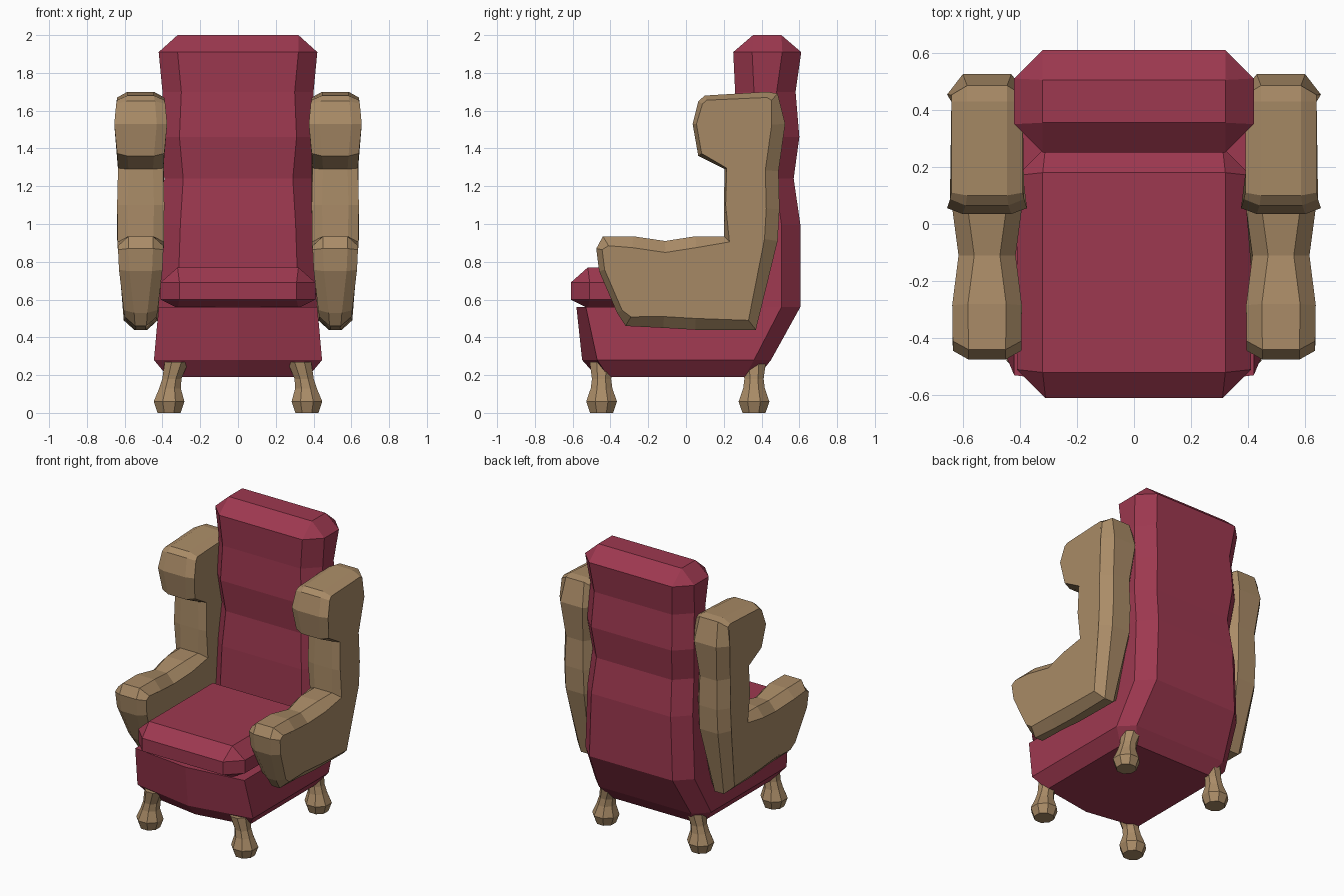
import bpy, bmesh
from math import cos, sin, pi
from mathutils import Vector

cube = bpy.data.objects.get("Cube")
if cube:
    bpy.data.objects.remove(cube, do_unlink=True)


def material(name, color):
    m = bpy.data.materials.new(name)
    m.use_nodes = True
    m.diffuse_color = color
    m.node_tree.nodes["Principled BSDF"].inputs["Base Color"].default_value = color
    return m


red = material("burgundy fabric", (0.34, 0.04, 0.08, 1))
tan = material("tan fabric", (0.40, 0.26, 0.135, 1))


def loft(name, rings, mat):
    """Skin a list of equal-length point rings and cap both ends."""
    bm = bmesh.new()
    rows = [[bm.verts.new(p) for p in ring] for ring in rings]
    n = len(rows[0])
    for a, b in zip(rows, rows[1:]):
        for i in range(n):
            j = (i + 1) % n
            bm.faces.new((a[i], a[j], b[j], b[i]))
    bm.faces.new(rows[0][::-1])
    bm.faces.new(rows[-1])
    bmesh.ops.remove_doubles(bm, verts=bm.verts, dist=0.0005)
    bmesh.ops.recalc_face_normals(bm, faces=bm.faces)
    mesh = bpy.data.meshes.new(name)
    bm.to_mesh(mesh)
    bm.free()
    mesh.materials.append(mat)
    ob = bpy.data.objects.new(name, mesh)
    bpy.context.collection.objects.link(ob)
    return ob


def octagon(z, hx, y0, y1, c):
    """Rectangle in plan with corners cut by c."""
    half = [(hx - c, y0), (hx, y0 + c), (hx, y1 - c), (hx - c, y1)]
    pts = half + [(-x, y) for x, y in reversed(half)]
    return [(x, y, z) for x, y in pts]


# Backrest: tall slab with a gently wavy outline and bevelled top
BACK = [(0.5, 0.41, 0.25, 0.56), (0.56, 0.42, 0.25, 0.605), (1.0, 0.405, 0.26, 0.605),
        (1.24, 0.39, 0.28, 0.57), (1.46, 0.41, 0.25, 0.60), (1.7, 0.4, 0.26, 0.58),
        (1.91, 0.42, 0.25, 0.61)]
loft("backrest", [octagon(*r, 0.1) for r in BACK] + [octagon(2.0, 0.32, 0.355, 0.505, 0)], red)

# Seat cushion: bevelled box
loft("seat_cushion", [octagon(0.555, 0.32, -0.52, 0.2, 0), octagon(0.6, 0.41, -0.61, 0.27, 0.1),
                      octagon(0.69, 0.41, -0.61, 0.27, 0.1), octagon(0.77, 0.32, -0.52, 0.18, 0)], red)


# Seat base: bowed front, sloping chamfered back
def base_ring(z, hx, corner, front, back, c):
    half = [(hx, corner), (hx, back - c), (hx - c, back)]
    pts = [(0, front)] + half + [(-x, y) for x, y in reversed(half)]
    return [(x, y, z) for x, y in pts]


loft("seat_base", [base_ring(0.19, 0.37, -0.41, -0.47, 0.38, 0.07),
                   base_ring(0.28, 0.445, -0.47, -0.55, 0.45, 0.09),
                   base_ring(0.56, 0.42, -0.53, -0.58, 0.605, 0.1)], red)

# Winged arm outline: y, z, half width, bevel depth
ARM = [(0.035, 1.53, 0.14, 0.02), (0.065, 1.65, 0.13, 0.025), (0.1, 1.68, 0.125, 0.025),
       (0.43, 1.70, 0.125, 0.03), (0.485, 1.69, 0.125, 0.04), (0.525, 1.53, 0.14, 0.07),
       (0.49, 1.28, 0.12, 0.07), (0.495, 1.08, 0.125, 0.07), (0.485, 0.91, 0.125, 0.07),
       (0.37, 0.44, 0.09, 0.05), (0.05, 0.44, 0.085, 0.06), (-0.12, 0.45, 0.08, 0.06),
       (-0.32, 0.46, 0.085, 0.05), (-0.365, 0.53, 0.09, 0.03), (-0.46, 0.75, 0.115, 0.03),
       (-0.475, 0.87, 0.12, 0.03), (-0.44, 0.935, 0.12, 0.05), (-0.28, 0.935, 0.122, 0.06),
       (-0.11, 0.91, 0.1, 0.06), (0.05, 0.935, 0.122, 0.06), (0.2, 0.935, 0.122, 0.03),
       (0.2, 1.1, 0.125, 0.01), (0.205, 1.29, 0.12, 0.01), (0.065, 1.36, 0.125, 0.02)]


def arm_rings(side):
    pts = [Vector(p[:2]) for p in ARM]
    inner = []
    for i, p in enumerate(pts):
        a = (p - pts[i - 1]).normalized()
        b = (pts[(i + 1) % len(pts)] - p).normalized()
        normal = Vector((a.y + b.y, -a.x - b.x)).normalized()
        miter = max(0.7, normal.dot(Vector((a.y, -a.x))))
        inner.append(p + normal * ARM[i][3] / miter)
    rings = []
    for sign, outline, trim in ((-1, inner, 0), (-1, pts, 0.055), (1, pts, 0.055), (1, inner, 0)):
        rings.append([(side * (0.515 + sign * (r[2] - trim)), q.x, q.y)
                      for q, r in zip(outline, ARM)])
    return rings


# Turned feet: z, outward offset, radius
LEG = [(0, 0.365, 0.066), (0.06, 0.365, 0.088), (0.13, 0.36, 0.062),
       (0.18, 0.35, 0.055), (0.27, 0.325, 0.068)]


def leg_rings(side, y):
    return [[(side * (x + r * cos(pi * k / 4 + pi / 8)), y + r * sin(pi * k / 4 + pi / 8), z)
             for k in range(8)] for z, x, r in LEG]


for side, label in ((1, "left"), (-1, "right")):
    loft(label + "_winged_arm", arm_rings(side), tan)
    loft("front_" + label + "_leg", leg_rings(side, -0.447), tan)
    loft("back_" + label + "_leg", leg_rings(side, 0.36), tan)
